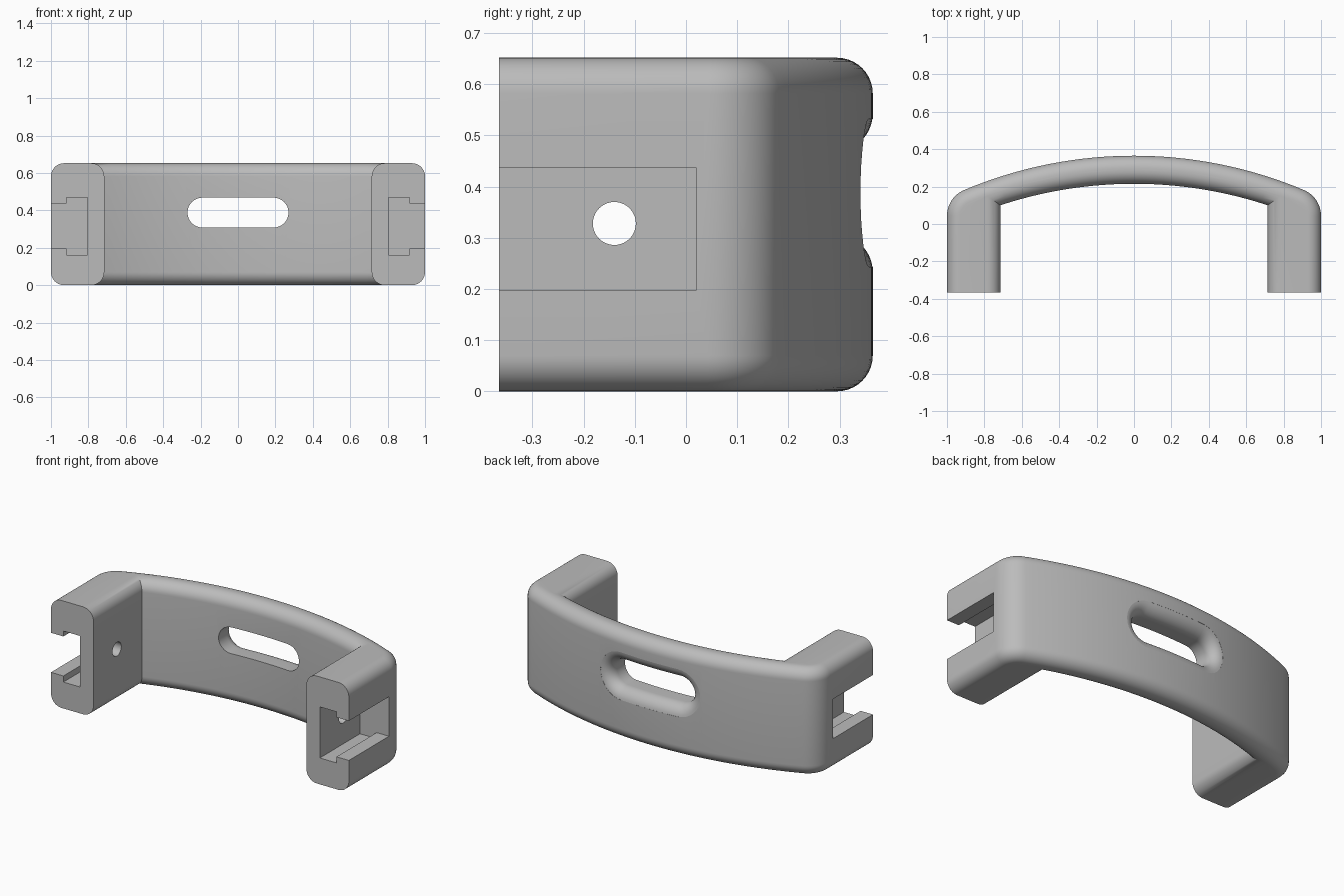
import bpy, bmesh
from math import sin, cos, pi, sqrt, atan2, radians

if "Cube" in bpy.data.objects:
    bpy.data.objects.remove(bpy.data.objects["Cube"])

HEIGHT, FRONT, BACK = 0.652, -0.365, 0.365
EDGE = 0.07                  # rounding along top and bottom
R_OUT, R_IN = 2.34, 2.28     # bow radii
CORNER = 0.15                # outer corner radius in plan
LEG_IN, BOW_IN = 0.715, 0.215

grey = bpy.data.materials.new("grey plastic")
grey.use_nodes = True
grey.diffuse_color = (0.5, 0.5, 0.5, 1)
grey.node_tree.nodes["Principled BSDF"].inputs["Base Color"].default_value = (0.5, 0.5, 0.5, 1)


def to_object(name, bm):
    bmesh.ops.recalc_face_normals(bm, faces=bm.faces)
    mesh = bpy.data.meshes.new(name)
    bm.to_mesh(mesh)
    bm.free()
    mesh.materials.append(grey)
    ob = bpy.data.objects.new(name, mesh)
    bpy.context.collection.objects.link(ob)
    return ob


def arc_y(x, radius, top):
    return top - radius + sqrt(radius * radius - x * x)


def loft(name, rings):
    """Closed solid through rings of equal point count."""
    bm = bmesh.new()
    loops = [[bm.verts.new(p) for p in ring] for ring in rings]
    n = len(loops[0])
    for a, b in zip(loops, loops[1:]):
        for i in range(n):
            j = (i + 1) % n
            bm.faces.new((a[i], a[j], b[j], b[i]))
    bm.faces.new(loops[0])
    bm.faces.new(loops[-1])
    return to_object(name, bm)


def box(name, x0, x1, y0, y1, z0, z1):
    return loft(name, [[(x0, y0, z), (x1, y0, z), (x1, y1, z), (x0, y1, z)] for z in (z0, z1)])


# Plan outline of the bowed handle and its two legs
centre = BACK - R_OUT
cx = 1 - CORNER
cy = centre + sqrt((R_OUT - CORNER) ** 2 - cx ** 2)
phi = atan2(cy - centre, cx)
right = [(1, FRONT)]
right += [(cx + CORNER * cos(phi * i / 10), cy + CORNER * sin(phi * i / 10)) for i in range(11)]
for i in range(1, 24):
    a = phi + (pi / 2 - phi) * i / 24
    right.append((R_OUT * cos(a), centre + R_OUT * sin(a)))
outer = right + [(0, BACK)] + [(-x, y) for x, y in reversed(right)]
inner = [(-LEG_IN, FRONT)]
for i in range(41):
    x = LEG_IN * (i / 20 - 1)
    inner.append((x, arc_y(x, R_IN, BOW_IN)))
inner.append((LEG_IN, FRONT))
outline = outer + inner

# Handle body, with rounded top and bottom rims but flat leg ends
body = loft("handle_body", [[(x, y, z) for x, y in outline] for z in (0, HEIGHT)])
bm = bmesh.new()
bm.from_mesh(body.data)
rims = []
for e in bm.edges:
    a, b = (v.co for v in e.verts)
    if abs(a.z - b.z) < 1e-4 and max(a.y, b.y) > FRONT + 0.01:
        rims.append(e)
bmesh.ops.bevel(bm, geom=rims, offset=EDGE, offset_type='OFFSET', segments=10,
                profile=0.5, affect='EDGES', clamp_overlap=False)
bm.to_mesh(body.data)
bm.free()

cutters = []

# T-slot and screw hole in each leg
for side, s in (("left", 1), ("right", -1)):
    cutters.append(box(side + "_slot_mouth", s * 0.9, s * 1.1, -0.5, 0.02, 0.197, 0.437))
    cutters.append(box(side + "_slot_pocket", s * 0.805, s * 0.917, -0.5, 0.02, 0.16, 0.47))
    circle = [(-0.14 + 0.042 * cos(i * pi / 20), 0.328 + 0.042 * sin(i * pi / 20)) for i in range(40)]
    cutters.append(loft(side + "_screw_hole", [[(s * x, y, z) for y, z in circle] for x in (0.65, 0.85)]))


# Long hole through the bow, flared on the outer side
def stadium(grow):
    pts = []
    for s in (1, -1):
        for i in range(17):
            a = -pi / 2 + pi * i / 16
            pts.append((s * (0.19 + (0.08 + grow) * cos(a)), 0.388 + s * (0.08 + grow) * sin(a)))
        if s == 1:      # extra points keep the long side following the bow
            pts += [(0.19 - 0.38 * k / 10, 0.468 + grow) for k in range(1, 10)]
        else:
            pts += [(-0.19 + 0.38 * k / 10, 0.308 - grow) for k in range(1, 10)]
    return pts


FLARE = 0.075
steps = [radians(8 + 82 * i / 10) for i in range(11)]
rings = [[(x, 0.5, z) for x, z in stadium(FLARE * (1 - sin(steps[0])))]]
for a in steps:
    rings.append([(x, arc_y(x, R_OUT, BACK) - FLARE * (1 - cos(a)), z)
                  for x, z in stadium(FLARE * (1 - sin(a)))])
rings.append([(x, 0.05, z) for x, z in stadium(0)])
cutters.append(loft("grip_hole", rings))

# Cut everything out of the body
bpy.context.view_layer.objects.active = body
for c in cutters:
    c.hide_render = True
    mod = body.modifiers.new(c.name, 'BOOLEAN')
    mod.operation = 'DIFFERENCE'
    mod.solver = 'EXACT'
    mod.object = c
    bpy.ops.object.modifier_apply(modifier=mod.name)
for c in cutters:
    bpy.data.objects.remove(c)

bpy.ops.object.select_all(action='DESELECT')
body.select_set(True)
bpy.ops.object.shade_smooth_by_angle(angle=radians(30))
